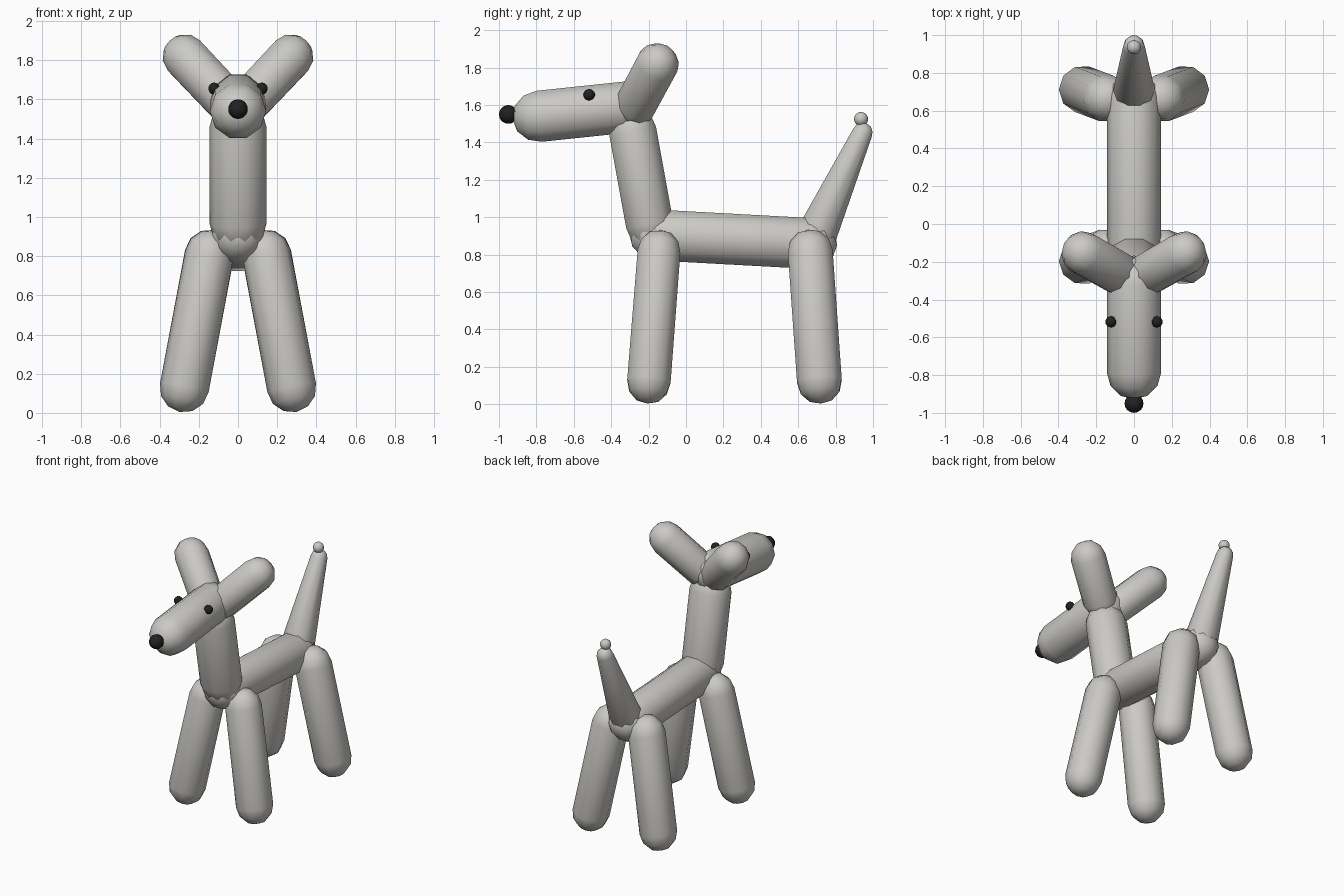
import bpy, bmesh, math
from mathutils import Vector

cube = bpy.data.objects.get("Cube")
if cube:
    bpy.data.objects.remove(cube, do_unlink=True)

SIDES = 10


def material(name, color):
    mat = bpy.data.materials.new(name)
    mat.use_nodes = True
    mat.diffuse_color = color
    mat.node_tree.nodes["Principled BSDF"].inputs["Base Color"].default_value = color
    return mat


light_grey = material("light grey", (0.6, 0.59, 0.56, 1))
black = material("black", (0.015, 0.015, 0.015, 1))


def finish(bm, name, mat):
    bmesh.ops.recalc_face_normals(bm, faces=bm.faces)
    mesh = bpy.data.meshes.new(name)
    bm.to_mesh(mesh)
    bm.free()
    mesh.materials.append(mat)
    for poly in mesh.polygons:
        poly.use_smooth = True
    obj = bpy.data.objects.new(name, mesh)
    bpy.context.collection.objects.link(obj)
    return obj


def capsule(name, start, end, r_start, r_end, depth=1.0, caps=3):
    """Round-ended tube between two centres; depth flattens it away from x."""
    a, b = Vector(start), Vector(end)
    axis = (b - a).normalized()
    side = (Vector((1, 0, 0)) - axis * axis.x).normalized()
    other = axis.cross(side)
    bm = bmesh.new()
    rings = []
    steps = [math.pi / 2 * i / caps for i in range(1, caps + 1)]
    profile = [(a - axis * r_start * math.cos(t), r_start * math.sin(t)) for t in steps]
    profile += [(b + axis * r_end * math.cos(t), r_end * math.sin(t)) for t in reversed(steps)]
    for centre, r in profile:
        ring = []
        for k in range(SIDES):
            t = math.tau * k / SIDES
            ring.append(bm.verts.new(centre + side * r * math.cos(t) + other * r * depth * math.sin(t)))
        rings.append(ring)
    for low, high in zip(rings, rings[1:]):
        for k in range(SIDES):
            n = (k + 1) % SIDES
            bm.faces.new((low[k], low[n], high[n], high[k]))
    for ring, tip in ((rings[0], a - axis * r_start), (rings[-1], b + axis * r_end)):
        pole = bm.verts.new(tip)
        for k in range(SIDES):
            bm.faces.new((ring[k], ring[(k + 1) % SIDES], pole))
    return finish(bm, name, light_grey)


def ball(name, centre, radius, mat, segments=12):
    bm = bmesh.new()
    bmesh.ops.create_uvsphere(bm, u_segments=segments, v_segments=segments // 2 + 2, radius=radius)
    bmesh.ops.translate(bm, verts=bm.verts, vec=centre)
    return finish(bm, name, mat)


# Body, neck and head
capsule("body", (0, -0.16, 0.905), (0, 0.665, 0.86), 0.143, 0.143)
capsule("neck", (0, -0.195, 0.965), (0, -0.285, 1.46), 0.145, 0.145, 0.92)
capsule("head", (0, -0.785, 1.54), (0, -0.31, 1.59), 0.144, 0.144)

# Tail with its knot
capsule("tail", (0, 0.70, 0.91), (0, 0.943, 1.45), 0.113, 0.057)
ball("tail_knot", (0, 0.936, 1.525), 0.038, light_grey)

# Nose
ball("nose", (0, -0.95, 1.55), 0.05, black, 16)

# Paired parts
for label, s in (("left", 1), ("right", -1)):
    capsule(label + "_front_leg", (s * 0.274, -0.198, 0.128), (s * 0.146, -0.145, 0.81), 0.126, 0.124, 0.97)
    capsule(label + "_hind_leg", (s * 0.274, 0.713, 0.128), (s * 0.146, 0.665, 0.81), 0.126, 0.126)
    capsule(label + "_ear", (s * 0.065, -0.27, 1.60), (s * 0.268, -0.155, 1.815), 0.116, 0.118)
    ball(label + "_eye", (s * 0.122, -0.518, 1.655), 0.031, black, 10)
